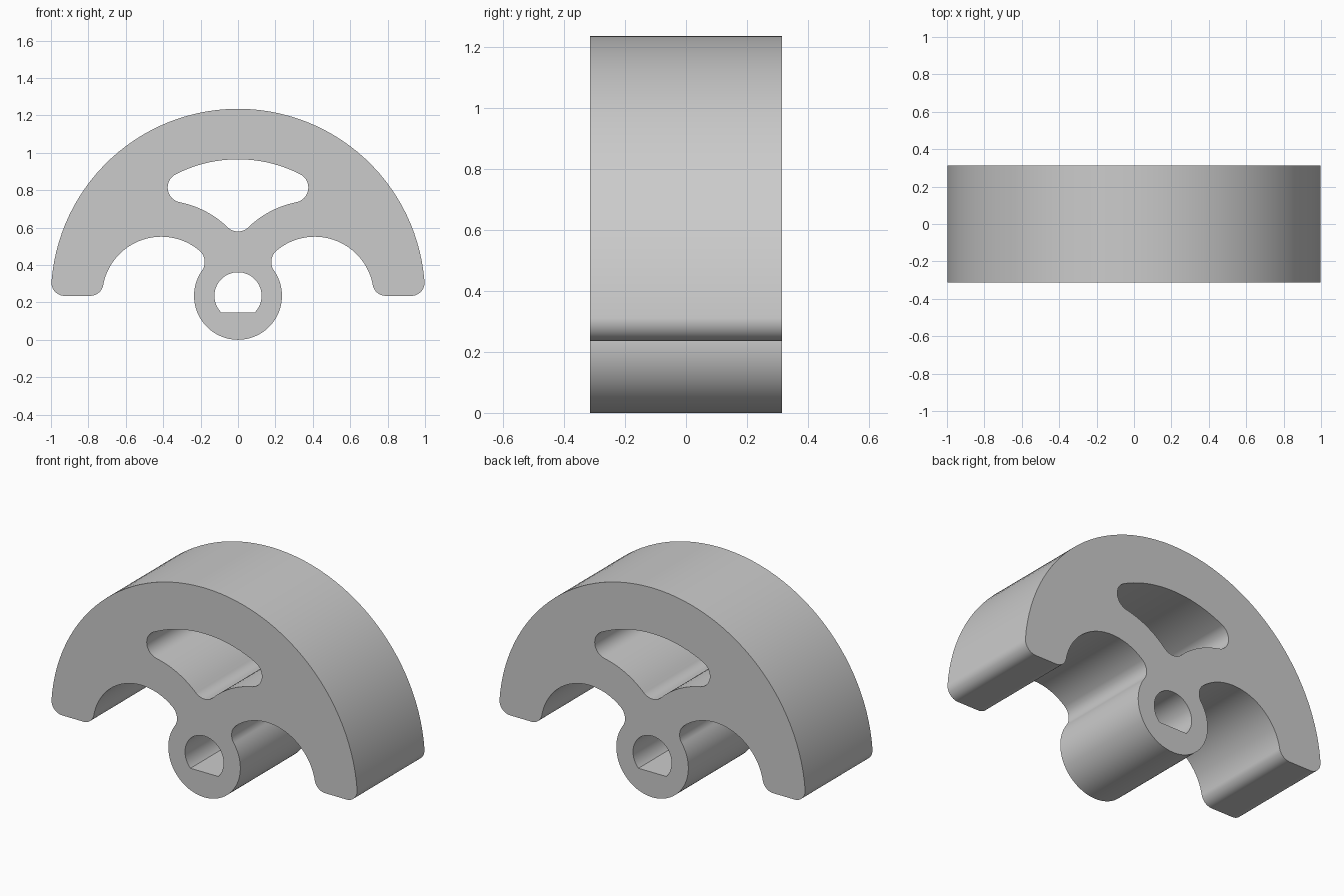
import bpy
import math
from mathutils import Vector as V, Matrix

if "Cube" in bpy.data.objects:
    bpy.data.objects.remove(bpy.data.objects["Cube"])

HALF_DEPTH = 0.314
BASE = 0.235                       # height of hub centre and feet
HUB, SCALLOP = V((0, BASE)), V((0.41, BASE))
R_OUT, R_HUB, R_SCALLOP, R_WEB, R_RIM = 1.0, 0.235, 0.316, 0.51, 0.73
R_FOOT, R_FIL = 0.07, 0.08


def meet(r1, r2):
    """Upper crossing of circles about the hub and the scallop centre."""
    d = SCALLOP.x
    x = (d * d + r1 * r1 - r2 * r2) / (2 * d)
    return V((x, BASE + math.sqrt(r1 * r1 - x * x)))


def touch(centre, radius, fillet):
    """Tangent point of a fillet circle on a main circle."""
    return centre + radius * (fillet - centre).normalized()


def arc(centre, start, end):
    """Points along the shorter arc from start to end."""
    a, b = start - centre, end - centre
    a0 = math.atan2(a.y, a.x)
    sweep = (math.atan2(b.y, b.x) - a0 + math.pi) % math.tau - math.pi
    n = max(6, int(abs(sweep) / math.radians(3)))
    return [centre + a.length * V((math.cos(a0 + sweep * i / n), math.sin(a0 + sweep * i / n)))
            for i in range(n + 1)]


def mirrored(half):
    """Close a right half that runs from axis to axis, dropping repeats."""
    pts = []
    for p in half + [V((-p.x, p.y)) for p in reversed(half)]:
        if not pts or (p - pts[-1]).length > 1e-5:
            pts.append(p)
    return pts[:-1] if (pts[0] - pts[-1]).length < 1e-5 else pts


# outer outline: rim, rounded foot, scallop, neck fillet, hub
toe = V((math.sqrt((R_OUT - R_FOOT) ** 2 - R_FOOT ** 2), BASE + R_FOOT))
heel = V((SCALLOP.x + math.sqrt((R_SCALLOP + R_FOOT) ** 2 - R_FOOT ** 2), BASE + R_FOOT))
neck = meet(R_HUB + R_FIL, R_SCALLOP - R_FIL)
toe_top = touch(HUB, R_OUT, toe)
heel_top = touch(SCALLOP, R_SCALLOP, heel)
neck_top = touch(SCALLOP, R_SCALLOP, neck)
neck_low = touch(HUB, R_HUB, neck)
outline = mirrored(
    arc(HUB, V((0, BASE + R_OUT)), toe_top)
    + arc(toe, toe_top, V((toe.x, BASE)))
    + arc(heel, V((heel.x, BASE)), heel_top)
    + arc(SCALLOP, heel_top, neck_top)
    + arc(neck, neck_top, neck_low)
    + arc(HUB, neck_low, V((0, 0))))

# window: rim arc, rounded end, web arc, rounded bottom
end = meet(R_RIM - R_FIL, R_WEB + R_FIL)
low = V((0, BASE + math.sqrt((R_WEB + R_FIL) ** 2 - SCALLOP.x ** 2)))
end_top, end_low = touch(HUB, R_RIM, end), touch(SCALLOP, R_WEB, end)
low_side = touch(SCALLOP, R_WEB, low)
window = mirrored(
    arc(HUB, V((0, BASE + R_RIM)), end_top)
    + arc(end, end_top, end_low)
    + arc(SCALLOP, end_low, low_side)
    + arc(low, low_side, V((0, low.y - R_FIL))))

# D-shaped shaft hole with a flat at the bottom
r_hole, drop = 0.126, 0.088
flat = V((math.sqrt(r_hole ** 2 - drop ** 2), BASE - drop))
shaft_hole = mirrored(arc(HUB, V((0, BASE + r_hole)), flat))

# filled profile extruded along y
curve = bpy.data.curves.new("crescent_knob", 'CURVE')
curve.dimensions = '2D'
curve.fill_mode = 'BOTH'
curve.extrude = HALF_DEPTH
for loop in (outline, window, shaft_hole):
    s = curve.splines.new('POLY')
    s.points.add(len(loop) - 1)
    for pt, p in zip(s.points, loop):
        pt.co = (p.x, p.y, 0, 1)
    s.use_cyclic_u = True
knob = bpy.data.objects.new("crescent_knob", curve)
bpy.context.collection.objects.link(knob)
bpy.context.view_layer.objects.active = knob
knob.select_set(True)
bpy.ops.object.convert(target='MESH')

# weld caps to walls, stand upright, smooth the curved walls
knob = bpy.context.object
bpy.ops.object.mode_set(mode='EDIT')
bpy.ops.mesh.select_all(action='SELECT')
bpy.ops.mesh.remove_doubles(threshold=1e-5)
bpy.ops.mesh.normals_make_consistent(inside=False)
bpy.ops.object.mode_set(mode='OBJECT')
knob.data.transform(Matrix.Rotation(math.pi / 2, 4, 'X'))
bpy.ops.object.shade_smooth_by_angle(angle=math.radians(30))
